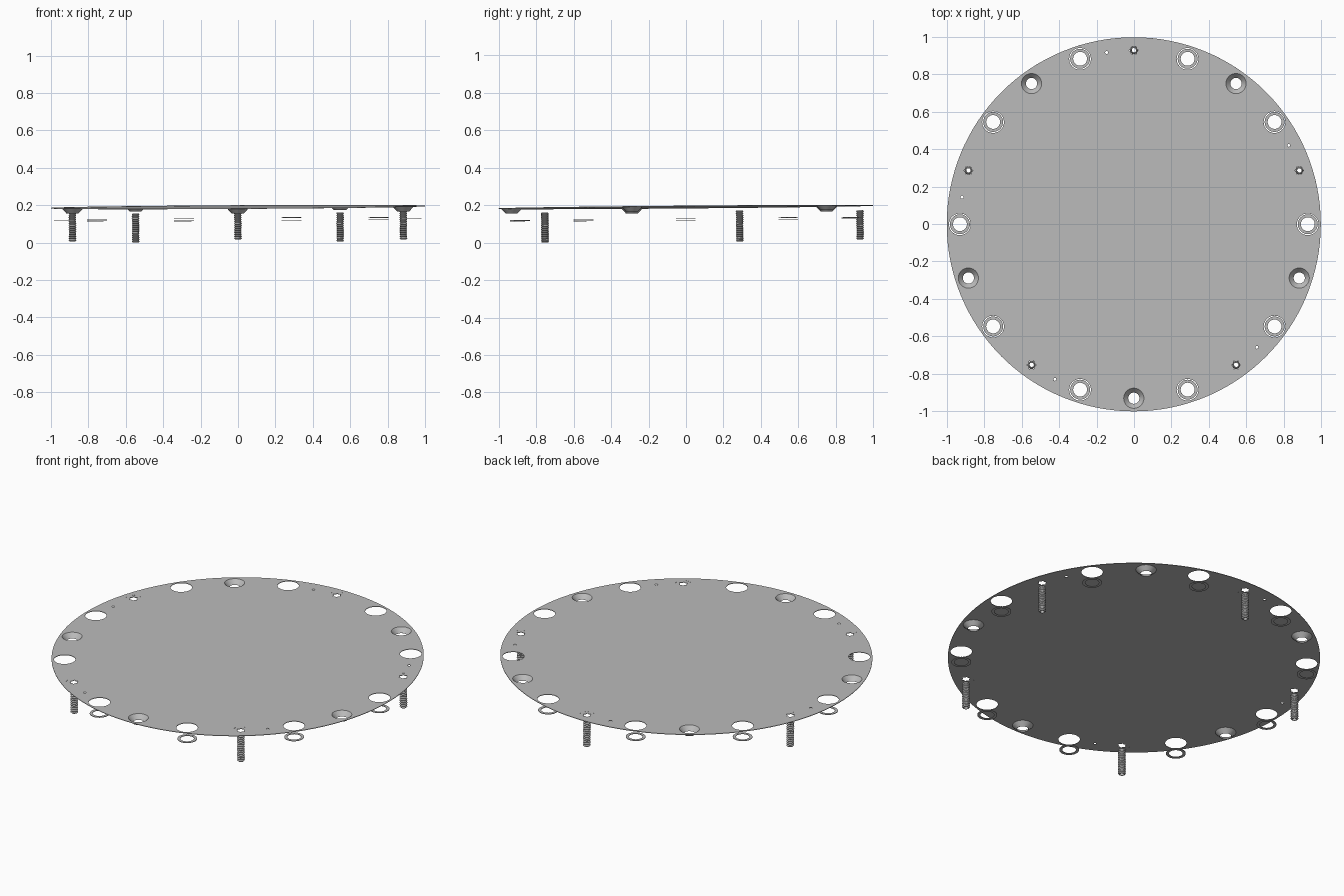
import bpy, bmesh, math
from math import cos, sin, pi, radians
from mathutils import Matrix, Euler

cube = bpy.data.objects.get("Cube")
if cube:
    bpy.data.objects.remove(cube, do_unlink=True)

grey = bpy.data.materials.new("plain_grey")
grey.use_nodes = True
colour = (0.5, 0.5, 0.5, 1)
grey.diffuse_color = colour
grey.node_tree.nodes["Principled BSDF"].inputs["Base Color"].default_value = colour

# The whole assembly leans very slightly
TILT = Euler((0.0085, -0.006, 0)).to_matrix().to_4x4()
PLATE_Z = 0.19
BOLT_R = 0.93


def place(name, mesh, x=0, y=0, z=0):
    ob = bpy.data.objects.new(name, mesh)
    bpy.context.collection.objects.link(ob)
    ob.matrix_world = TILT @ Matrix.Translation((x, y, z))
    return ob


def around(degrees, radius=BOLT_R):
    a = radians(degrees)
    return radius * cos(a), radius * sin(a)


def circle(r, n, centre=(0, 0), r2=None):
    """Outline points; r2 makes every second point a star notch."""
    return [(centre[0] + (r2 if r2 and i % 2 else r) * cos(2 * pi * i / n),
             centre[1] + (r2 if r2 and i % 2 else r) * sin(2 * pi * i / n))
            for i in range(n)]


def sheet(name, outlines, half_thick):
    """Flat plate: first outline is the rim, the others are holes."""
    cu = bpy.data.curves.new(name, 'CURVE')
    cu.dimensions = '2D'
    cu.fill_mode = 'BOTH'
    cu.extrude = half_thick
    for pts in outlines:
        sp = cu.splines.new('POLY')
        sp.points.add(len(pts) - 1)
        for p, (x, y) in zip(sp.points, pts):
            p.co = (x, y, 0, 1)
        sp.use_cyclic_u = True
    tmp = bpy.data.objects.new(name, cu)
    bpy.context.collection.objects.link(tmp)
    deps = bpy.context.evaluated_depsgraph_get()
    mesh = bpy.data.meshes.new_from_object(tmp.evaluated_get(deps))
    bpy.data.objects.remove(tmp, do_unlink=True)
    mesh.name = name
    mesh.materials.clear()
    mesh.materials.append(grey)
    return mesh


def lathe(name, profile, n=32, smooth=False):
    """Spin a closed (radius, z) profile around z."""
    bm = bmesh.new()
    rings = [[bm.verts.new((r * cos(2 * pi * i / n), r * sin(2 * pi * i / n), z))
              for i in range(n)] for r, z in profile]
    for k, ring in enumerate(rings):
        nxt = rings[(k + 1) % len(rings)]
        for i in range(n):
            j = (i + 1) % n
            bm.faces.new((ring[i], ring[j], nxt[j], nxt[i]))
    bmesh.ops.recalc_face_normals(bm, faces=bm.faces)
    mesh = bpy.data.meshes.new(name)
    bm.to_mesh(mesh)
    bm.free()
    mesh.materials.append(grey)
    if smooth:
        mesh.shade_smooth()
        mesh.set_sharp_from_angle(angle=radians(30))
    return mesh


large = [36 * k for k in range(10)]
screws = [18 + 72 * k for k in range(5)]
sinks = [54 + 72 * k for k in range(5)]
pins = [27 + 72 * k for k in range(5)]

# Round plate with all of its holes
outlines = [circle(1.0, 128)]
for angles, r, n in ((large, 0.058, 40), (sinks, 0.054, 40),
                     (screws, 0.043, 32), (pins, 0.008, 12)):
    outlines += [circle(r, n, around(a)) for a in angles]
place("round_plate", sheet("round_plate", outlines, 0.0015), z=PLATE_Z)

# Loose washers below the large holes
washer = lathe("washer", [(0.037, -0.0015), (0.053, -0.0015),
                          (0.053, 0.0015), (0.037, 0.0015)], 40, True)
for a in large:
    place("washer", washer, *around(a), 0.125)

# Countersunk cups hanging under the plate
cup = lathe("countersunk_cup", [(0.054, 0.0015), (0.03, -0.025),
                                (0.032, -0.026), (0.0555, -0.0015)], 40, True)
for a in sinks:
    place("countersunk_cup", cup, *around(a), PLATE_Z)

# Flush screw seats with a star opening
seat = sheet("screw_seat", [circle(0.043, 32), circle(0.025, 12, r2=0.017)], 0.0013)

# Hollow threaded shanks
BOTTOM, TOP, TURNS = 0.01, 0.165, 14
pitch = (TOP - BOTTOM) / TURNS
thread = [(0.012, BOTTOM)]
for k in range(TURNS):
    thread += [(0.016, BOTTOM + k * pitch), (0.021, BOTTOM + (k + 0.5) * pitch)]
thread += [(0.016, TOP), (0.012, TOP)]
shank = lathe("threaded_shank", thread, 20)
for a in screws:
    place("screw_seat", seat, *around(a), PLATE_Z)
    place("threaded_shank", shank, *around(a))
